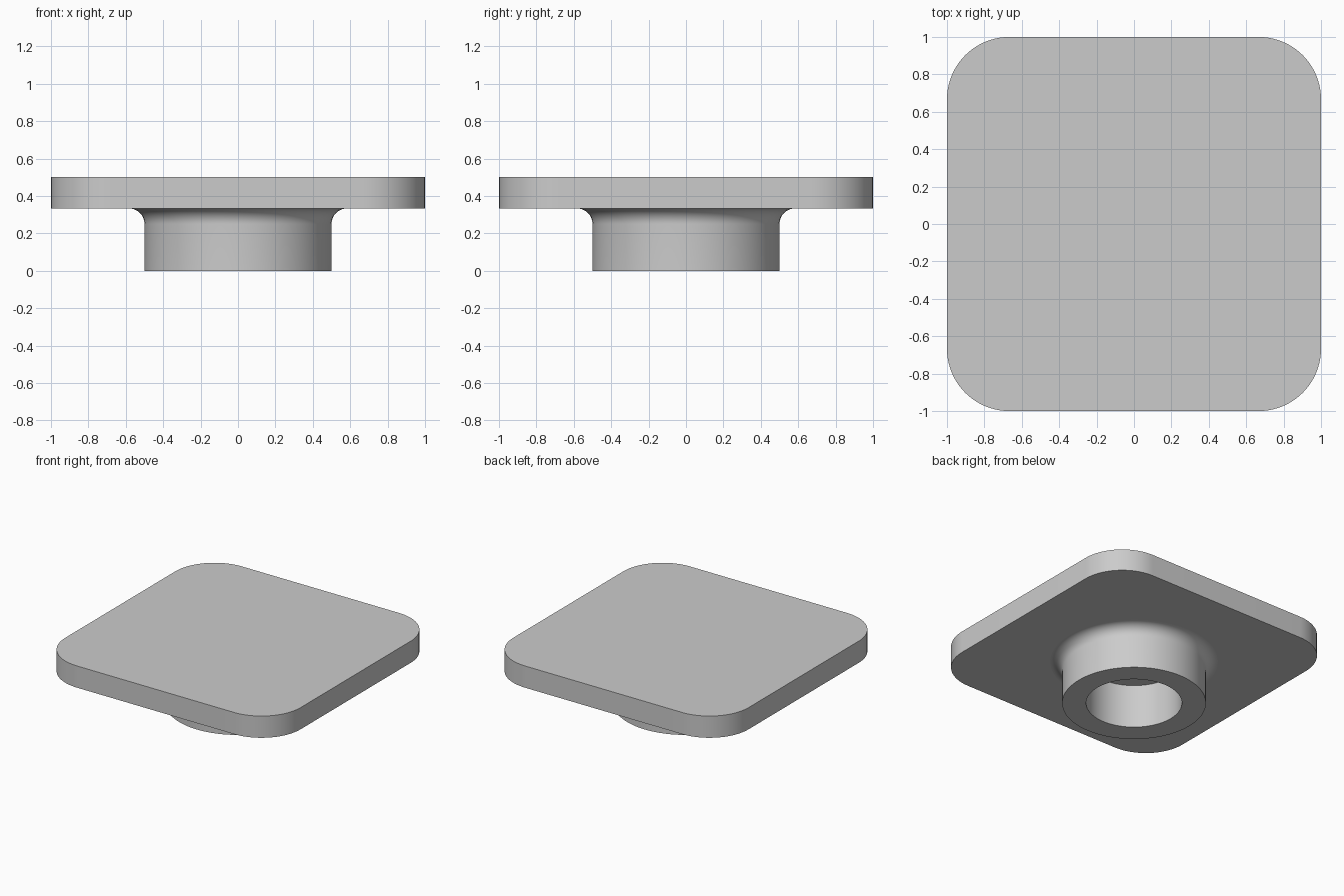
import bpy
import bmesh
from math import cos, sin, pi, radians

if "Cube" in bpy.data.objects:
    bpy.data.objects.remove(bpy.data.objects["Cube"], do_unlink=True)

HALF, CORNER = 1.0, 1 / 3
PLATE_Z, TOP_Z = 1 / 3, 0.5
OUTER, BORE, FILLET = 0.5, 1 / 3, 1 / 12

grey = bpy.data.materials.new("plain_grey")
grey.use_nodes = True
grey.diffuse_color = (0.6, 0.6, 0.6, 1)
grey.node_tree.nodes["Principled BSDF"].inputs["Base Color"].default_value = (0.6, 0.6, 0.6, 1)


def finish(bm, name):
    bmesh.ops.recalc_face_normals(bm, faces=bm.faces)
    mesh = bpy.data.meshes.new(name)
    bm.to_mesh(mesh)
    bm.free()
    mesh.materials.append(grey)
    obj = bpy.data.objects.new(name, mesh)
    bpy.context.collection.objects.link(obj)
    bpy.ops.object.select_all(action="DESELECT")
    obj.select_set(True)
    bpy.context.view_layer.objects.active = obj
    bpy.ops.object.shade_smooth_by_angle(angle=radians(30))
    return obj


# Square plate with rounded corners
bm = bmesh.new()
outline = []
steps = 20
for quarter, (sx, sy) in enumerate([(1, 1), (-1, 1), (-1, -1), (1, -1)]):
    for i in range(steps + 1):
        a = (quarter + i / steps) * pi / 2
        outline.append(bm.verts.new((sx * (HALF - CORNER) + CORNER * cos(a),
                                     sy * (HALF - CORNER) + CORNER * sin(a), PLATE_Z)))
base = bm.faces.new(outline)
# Keep the underside while raising a copy to the top
raised = bmesh.ops.extrude_face_region(bm, geom=[base], use_keep_orig=True)["geom"]
bmesh.ops.translate(bm, vec=(0, 0, TOP_Z - PLATE_Z),
                    verts=[g for g in raised if isinstance(g, bmesh.types.BMVert)])
finish(bm, "plate")

# Hollow collar with a fillet flaring into the plate underside
profile = [(BORE, PLATE_Z), (BORE, 0), (OUTER, 0)]
for i in range(13):
    a = i / 12 * pi / 2
    profile.append((OUTER + FILLET * (1 - cos(a)), PLATE_Z - FILLET * (1 - sin(a))))
bm = bmesh.new()
points = [bm.verts.new((r, 0, z)) for r, z in profile]
edges = [bm.edges.new(pair) for pair in zip(points, points[1:])]
bmesh.ops.spin(bm, geom=points + edges, cent=(0, 0, 0), axis=(0, 0, 1),
               angle=2 * pi, steps=96, use_merge=True)
bmesh.ops.remove_doubles(bm, verts=bm.verts, dist=0.0001)
# Open surface: orient outward from the bottom ring
finish(bm, "collar")
rim = bpy.data.objects["collar"].data
if min(rim.polygons, key=lambda p: p.center.z).normal.z > 0:
    rim.flip_normals()
